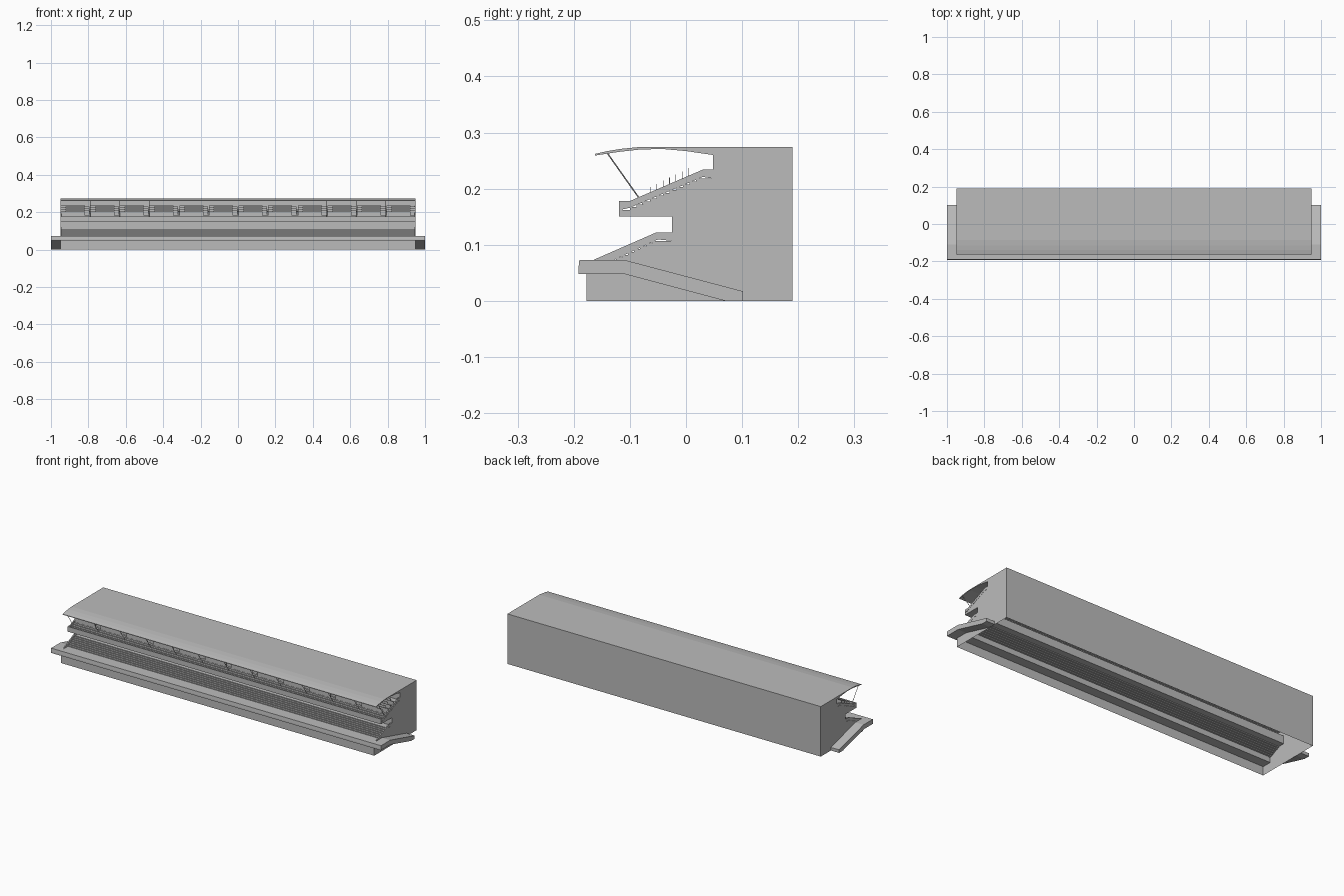
import bpy, bmesh
from mathutils import Vector

cube = bpy.data.objects.get("Cube")
if cube:
    bpy.data.objects.remove(cube, do_unlink=True)

grey = bpy.data.materials.new("concrete_grey")
grey.use_nodes = True
grey.diffuse_color = (0.5, 0.5, 0.5, 1)
grey.node_tree.nodes["Principled BSDF"].inputs["Base Color"].default_value = (0.5, 0.5, 0.5, 1)


def finish(name, bm):
    mesh = bpy.data.meshes.new(name)
    bm.to_mesh(mesh)
    bm.free()
    mesh.materials.append(grey)
    ob = bpy.data.objects.new(name, mesh)
    bpy.context.collection.objects.link(ob)
    return ob


def extrude_profile(name, profile, x0, x1, open_bottom=False):
    """Sweep a closed (y, z) outline along x; the last side can stay open."""
    bm = bmesh.new()
    a = [bm.verts.new((x0, y, z)) for y, z in profile]
    b = [bm.verts.new((x1, y, z)) for y, z in profile]
    n = len(profile)
    for i in range(n - 1 if open_bottom else n):
        j = (i + 1) % n
        bm.faces.new((a[i], a[j], b[j], b[i]))
    bm.faces.new(a[::-1])
    bm.faces.new(b)
    bmesh.ops.recalc_face_normals(bm, faces=bm.faces[:])
    return finish(name, bm)


def box(bm, centre, size):
    verts = bmesh.ops.create_cube(bm, size=1)["verts"]
    for v in verts:
        v.co = Vector(c + s * k for c, s, k in zip(centre, size, v.co))


def rod(bm, p, q, radius):
    p, q = Vector(p), Vector(q)
    verts = bmesh.ops.create_cone(bm, cap_ends=True, segments=6, radius1=radius,
                                  radius2=radius, depth=(q - p).length)["verts"]
    turn = (q - p).to_track_quat("Z", "Y")
    for v in verts:
        v.co = turn @ v.co + (p + q) / 2


def stairs(start, end, count):
    """Riser and tread corners from start up to end."""
    dy, dz = (end[0] - start[0]) / count, (end[1] - start[1]) / count
    pts = [start]
    for i in range(count):
        y, z = start[0] + i * dy, start[1] + i * dz
        pts += [(y, z + dz), (y + dy, z + dz)]
    return pts


END = 0.95
LOW0, LOW1 = (-0.125, 0.072), (-0.05, 0.107)
UP0, UP1 = (-0.1, 0.162), (0.03, 0.218)

# Hollow building shell: front wall, both terraces, roof and back wall
roof_under = [(0.048, 0.26), (0.0, 0.267), (-0.04, 0.2705), (-0.08, 0.27), (-0.12, 0.2655), (-0.162, 0.259)]
roof_top = [(-0.162, 0.262), (-0.14, 0.267), (-0.115, 0.271), (-0.085, 0.274), (0.19, 0.274)]
shell = ([(-0.177, 0), (-0.177, 0.06), (-0.17, 0.072)] + stairs(LOW0, LOW1, 7)
         + [(-0.025, 0.107), (-0.025, 0.15), (-0.118, 0.15), (-0.118, 0.162)]
         + stairs(UP0, UP1, 11) + [(0.048, 0.218)] + roof_under + roof_top + [(0.19, 0)])
extrude_profile("stand_shell", shell, -END, END, open_bottom=True)

# Front walkway and upper balcony front
extrude_profile("walkway", [(-0.192, 0.048), (-0.192, 0.056), (-0.19, 0.073), (-0.125, 0.073), (-0.125, 0.048)], -END, END)
extrude_profile("balcony_front", [(-0.119, 0.15), (-0.119, 0.178), (-0.113, 0.178), (-0.113, 0.15)], -END, END)

# Access ramps and sloping parapets at both ends
ramp = [(-0.192, 0.048), (-0.192, 0.056), (-0.19, 0.073), (-0.11, 0.073), (0.102, 0.017),
        (0.102, 0), (0.07, 0), (-0.11, 0.048)]
low_rail = [(-0.165, 0.056), (-0.165, 0.073), (-0.053, 0.122), (-0.025, 0.122), (-0.025, 0.107), (-0.05, 0.1095)]
up_rail = [(-0.118, 0.162), (-0.118, 0.178), (-0.1, 0.178), (0.03, 0.234), (0.048, 0.234),
           (0.048, 0.218), (0.03, 0.221), (-0.1, 0.166)]
for side, s in (("left", 1), ("right", -1)):
    extrude_profile(side + "_ramp", ramp, s * END, s * 1.0)
    extrude_profile(side + "_lower_parapet", low_rail, s * (END - 0.006), s * END)
    extrude_profile(side + "_upper_parapet", up_rail, s * (END - 0.006), s * END)

# Upper seat backs, staggered row by row with narrow aisles
bm = bmesh.new()
bay = END / 6
for row in range(7):
    y = -0.063 + 0.0112 * row
    top = 0.203 + 0.0056 * row
    bottom = top - 0.021
    for i in range(12):
        x = -END + bay * (i + 0.5) + (0.012 if row % 2 else -0.012)
        box(bm, (x, y, (top + bottom) / 2), (bay - 0.03, 0.001, top - bottom))
finish("upper_seat_backs", bm)

# Slanted roof struts
bm = bmesh.new()
for i in range(13):
    x = -END + 0.003 + (2 * END - 0.006) * i / 12
    rod(bm, (x, -0.14, 0.263), (x, -0.075, 0.171), 0.0012)
finish("roof_struts", bm)
